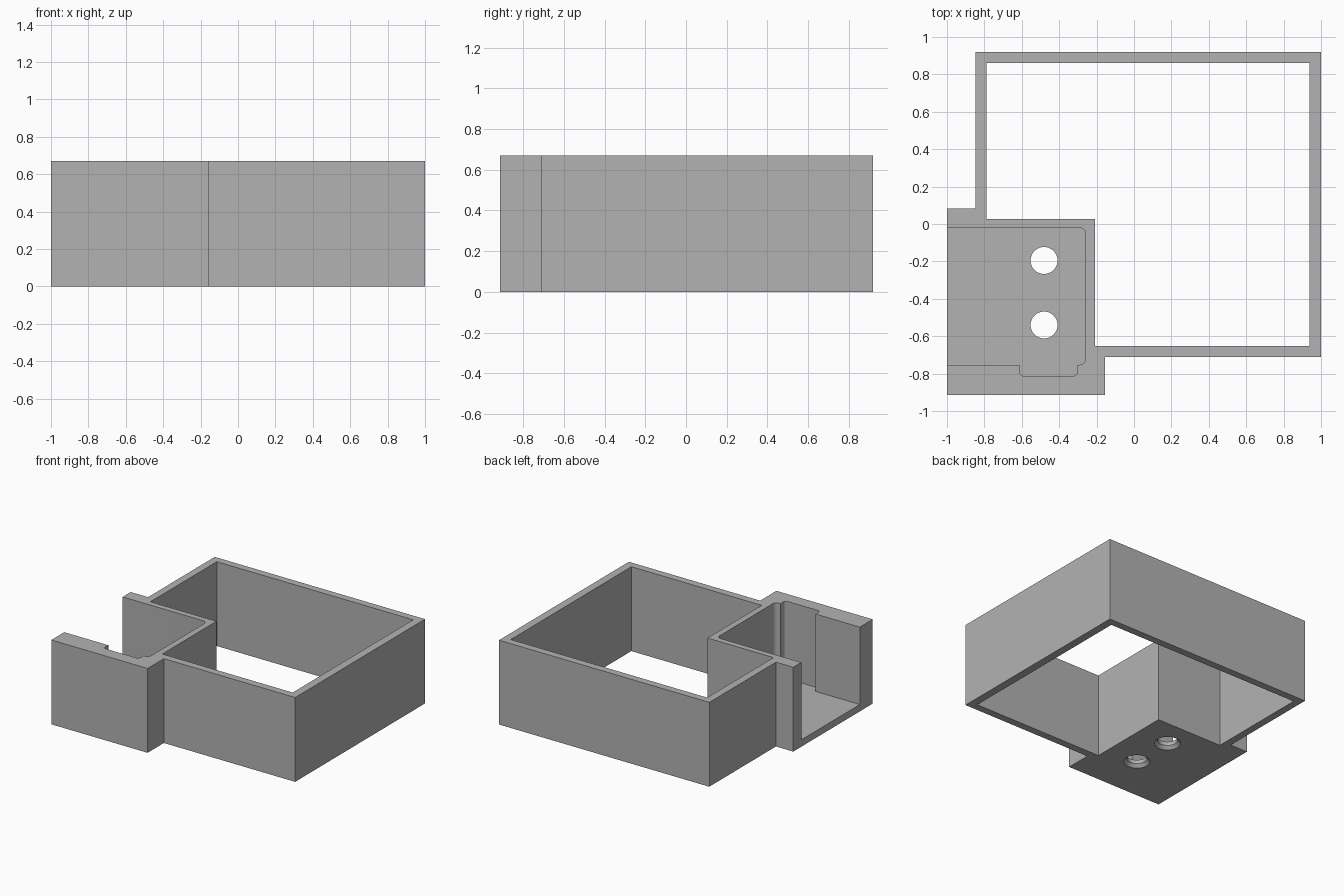
import bpy, bmesh, math

cube = bpy.data.objects.get("Cube")
if cube:
    bpy.data.objects.remove(cube, do_unlink=True)

HEIGHT = 0.67
FLOOR = 0.055

grey = bpy.data.materials.new("plain grey")
grey.use_nodes = True
grey.diffuse_color = (0.45, 0.45, 0.45, 1)
grey.node_tree.nodes["Principled BSDF"].inputs["Base Color"].default_value = grey.diffuse_color


def link(name, bm):
    bmesh.ops.recalc_face_normals(bm, faces=bm.faces[:])
    mesh = bpy.data.meshes.new(name)
    bm.to_mesh(mesh)
    bm.free()
    mesh.materials.append(grey)
    obj = bpy.data.objects.new(name, mesh)
    bpy.context.collection.objects.link(obj)
    return obj


def prism(name, outline, z0, z1, radius=0):
    """Extrude an outline upward, optionally rounding its upright edges."""
    bm = bmesh.new()
    face = bm.faces.new([bm.verts.new((x, y, z0)) for x, y in outline])
    up = bmesh.ops.extrude_face_region(bm, geom=[face])
    for v in up["geom"]:
        if isinstance(v, bmesh.types.BMVert):
            v.co.z = z1
    if radius:
        upright = [e for e in bm.edges if abs(e.verts[0].co.z - e.verts[1].co.z) > 0.1]
        bmesh.ops.bevel(bm, geom=upright, offset=radius, segments=6,
                        profile=0.5, affect="EDGES")
    return link(name, bm)


def rect(x0, x1, y0, y1):
    return [(x0, y0), (x1, y0), (x1, y1), (x0, y1)]


def screw_hole(name, x, y, r=0.072, wide=0.095, sink=0.025, sides=48):
    """Straight hole that flares out at the underside."""
    bm = bmesh.new()
    rings = []
    for rad, z in [(wide, -0.1), (wide, 0), (r, sink), (r, 0.2)]:
        rings.append([bm.verts.new((x + rad * math.cos(math.tau * i / sides),
                                    y + rad * math.sin(math.tau * i / sides), z))
                      for i in range(sides)])
    for a, b in zip(rings, rings[1:]):
        for i in range(sides):
            j = (i + 1) % sides
            bm.faces.new((a[i], a[j], b[j], b[i]))
    bm.faces.new(rings[0])
    bm.faces.new(rings[-1])
    return link(name, bm)


# Outer body: square frame with the mounting block at its front corner
body = prism("mounting_frame", [
    (-1, -0.915), (-0.154, -0.915), (-0.154, -0.711), (1, -0.711),
    (1, 0.919), (-0.848, 0.919), (-0.848, 0.082), (-1, 0.082)], 0, HEIGHT)

cutters = [
    # Open centre of the frame
    prism("centre_cutter", [
        (-0.789, 0.028), (-0.209, 0.028), (-0.209, -0.652), (0.937, -0.652),
        (0.937, 0.861), (-0.789, 0.861)], -0.2, 1),
    # Pocket open to the side and top, with a shallow recess in its front wall
    prism("pocket_cutter", rect(-1.2, -0.258, -0.753, -0.019), FLOOR, 1, 0.035),
    prism("recess_cutter", rect(-0.613, -0.302, -0.813, -0.6), FLOOR, 1, 0.025),
    # Screw holes in the pocket floor
    screw_hole("rear_hole_cutter", -0.481, -0.195),
    screw_hole("front_hole_cutter", -0.481, -0.54),
]
for c in cutters:
    c.hide_render = True
    mod = body.modifiers.new(c.name, "BOOLEAN")
    mod.operation = "DIFFERENCE"
    mod.solver = "EXACT"
    mod.object = c

# Bake the cuts and remove the cutters
bpy.context.view_layer.update()
deps = bpy.context.evaluated_depsgraph_get()
cut_mesh = bpy.data.meshes.new_from_object(body.evaluated_get(deps))
body.modifiers.clear()
body.data = cut_mesh
for c in cutters:
    bpy.data.objects.remove(c, do_unlink=True)

bpy.ops.object.select_all(action="DESELECT")
body.select_set(True)
bpy.context.view_layer.objects.active = body
bpy.ops.object.shade_smooth_by_angle(angle=math.radians(30))
